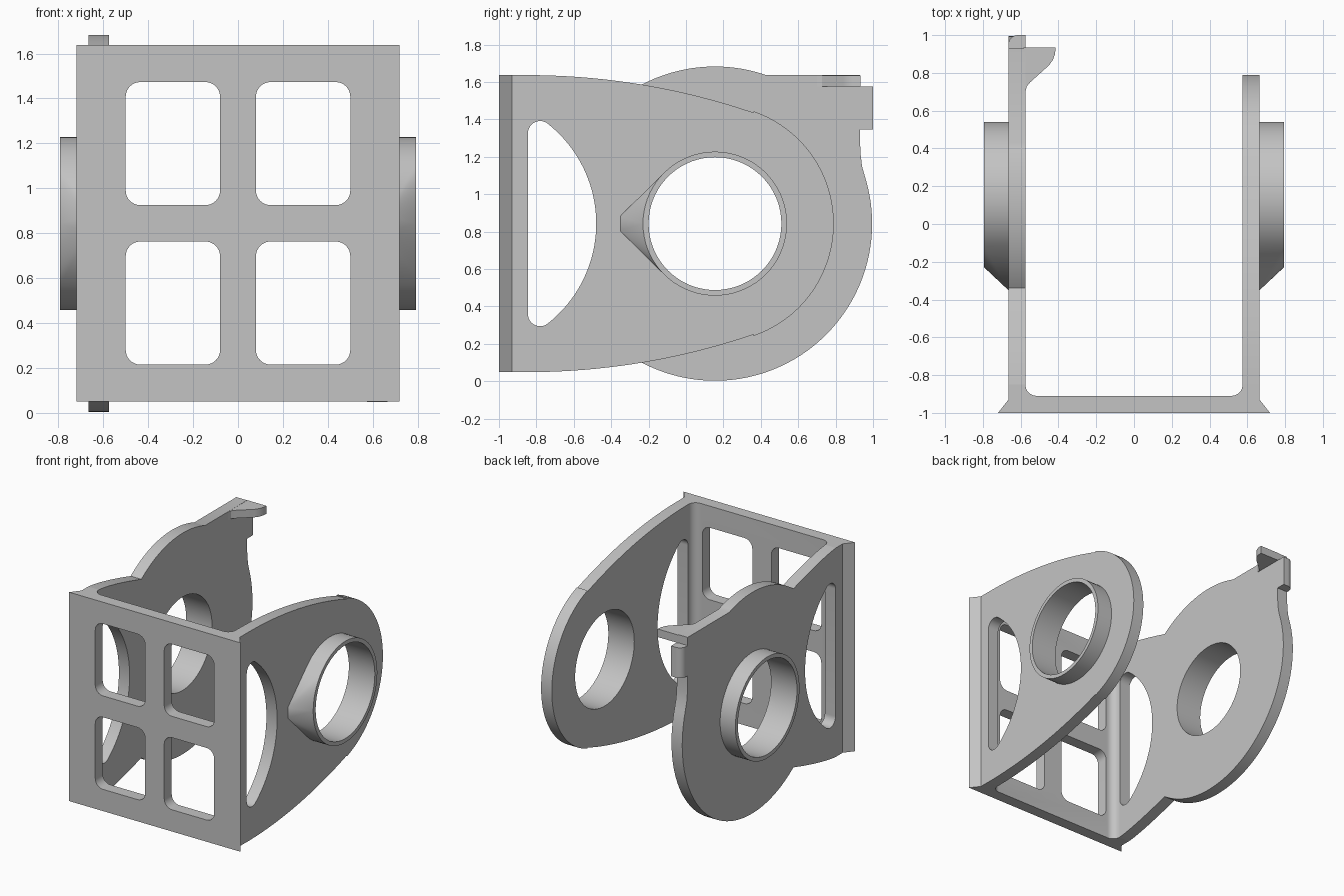
import bpy, bmesh
from math import cos, sin, radians, acos, pi
from mathutils import Vector

if "Cube" in bpy.data.objects:
    bpy.data.objects.remove(bpy.data.objects["Cube"])

grey = bpy.data.materials.new("light_grey")
grey.use_nodes = True
colour = (0.55, 0.55, 0.55, 1)
grey.diffuse_color = colour
grey.node_tree.nodes["Principled BSDF"].inputs["Base Color"].default_value = colour

CY, CZ = 0.155, 0.843            # centre of the bearing hole
INNER, OUTER = 0.575, 0.665      # side wall faces
BOTTOM, TOP = 0.05, 1.637
JOIN = -0.85                     # where walls meet the front frame
PLACE = {"x": lambda u, v, w: (w, u, v),
         "y": lambda u, v, w: (u, w, v),
         "z": lambda u, v, w: (u, v, w)}


def arc(cu, cv, r, a, b, n=12):
    return [(cu + r * cos(radians(a + (b - a) * i / n)),
             cv + r * sin(radians(a + (b - a) * i / n))) for i in range(n + 1)]


def rounded_rect(u0, v0, u1, v1, r):
    return (arc(u1 - r, v1 - r, r, 0, 90, 8) + arc(u0 + r, v1 - r, r, 90, 180, 8)
            + arc(u0 + r, v0 + r, r, 180, 270, 8) + arc(u1 - r, v0 + r, r, 270, 360, 8))


def flip_z(points):
    return [(u, 2 * CZ - v) for u, v in reversed(points)]


def make(name, bm):
    bmesh.ops.recalc_face_normals(bm, faces=bm.faces)
    mesh = bpy.data.meshes.new(name)
    bm.to_mesh(mesh)
    bm.free()
    mesh.materials.append(grey)
    ob = bpy.data.objects.new(name, mesh)
    bpy.context.collection.objects.link(ob)
    return ob


def prism(name, loop, axis, lo, hi):
    bm = bmesh.new()
    place = PLACE[axis]
    a = [bm.verts.new(place(u, v, lo)) for u, v in loop]
    b = [bm.verts.new(place(u, v, hi)) for u, v in loop]
    bm.faces.new(a)
    bm.faces.new(b)
    for i in range(len(a)):
        j = (i + 1) % len(a)
        bm.faces.new((a[i], a[j], b[j], b[i]))
    bmesh.ops.remove_doubles(bm, verts=bm.verts, dist=0.0005)
    return make(name, bm)


def cut(ob, cutters):
    for c in cutters:
        c.hide_render = True
        mod = ob.modifiers.new("cut", "BOOLEAN")
        mod.operation, mod.solver, mod.object = "DIFFERENCE", "EXACT", c
    deps = bpy.context.evaluated_depsgraph_get()
    mesh = bpy.data.meshes.new_from_object(ob.evaluated_get(deps))
    ob.modifiers.clear()
    ob.data = mesh
    for c in cutters:
        bpy.data.objects.remove(c)


# Front frame: flared plate with filleted inner corners and four windows
half = [(0.72, -1), (OUTER, -0.93), (OUTER, JOIN), (INNER, JOIN)]
half += arc(INNER - 0.06, JOIN, 0.06, 0, -90, 8)
frame = prism("front_frame", half + [(-x, y) for x, y in reversed(half)], "z", BOTTOM, TOP)
windows = []
for x0, x1 in ((-0.5, -0.08), (0.08, 0.5)):
    for z0, z1 in ((0.215, 0.763), (0.925, 1.473)):
        windows.append(prism("window_cutter", rounded_rect(x0, z0, x1, z1, 0.065),
                             "y", -1.2, -0.7))
cut(frame, windows)

# D-shaped slot and bearing hole shared by both walls
slot_top = arc(-1.16, CZ, 0.68, 0, 51.8, 20) + arc(-0.78, CZ + 0.4835, 0.065, 51.8, 180, 14)
slot = slot_top + flip_z(slot_top)
hole = arc(CY, CZ, 0.355, 0, 360, 72)[:-1]


def finish_wall(ob):
    cut(ob, [prism("slot_cutter", slot, "x", -1, 1),
             prism("hole_cutter", hole, "x", -1, 1)])


# Plain wall: long shallow arcs running tangent into a round end
span = 71.2
run = CY + 0.635 * cos(radians(span)) - JOIN
radius = run / cos(radians(span))
upper = arc(CY, CZ, 0.635, 0, span, 30) + arc(JOIN, TOP - radius, radius, span, 90, 20)
finish_wall(prism("plain_wall", upper + flip_z(upper), "x", INNER, OUTER))

# Latch wall: large disc, arm narrowing towards it, and a flat-topped corner
R = 0.84
start = 180 - 53.9
neck_y, neck_z = CY + R * cos(radians(start)), CZ + R * sin(radians(start))
arm = [(JOIN + (neck_y - JOIN) * t / 8, TOP - (TOP - neck_z) * (t / 8) ** 1.3)
       for t in range(8, -1, -1)]
outline = arc(CY, CZ, R, -start, 17, 70)
outline += [(0.941, 1.15), (0.933, 1.22), (0.93, 1.3), (0.93, TOP)]
outline += arc(CY, CZ, R, 71, start, 28) + arm + flip_z(arm)
finish_wall(prism("latch_wall", outline, "x", -OUTER, -INNER))

# Latch: thin gusset tab on top and a hook with a rounded outer edge
tab = [(-INNER - 0.01, 0.934), (-0.415, 0.934), (-0.418, 0.9), (-0.43, 0.868),
       (-0.45, 0.84), (-0.55, 0.75), (-0.568, 0.728), (-INNER, 0.7), (-INNER - 0.01, 0.7)]
prism("latch_tab", tab, "z", 1.575, TOP - 0.001)
hook = [(-INNER, 0.92), (-INNER, 1)] + arc(-OUTER + 0.05, 0.95, 0.05, 90, 180, 8)
prism("latch_hook", hook + [(-OUTER, 0.92)], "z", 1.345, 1.575)

# Bearing collars: hull of a cylinder and a short tip edge, bored through
for side, name in ((1, "left_collar"), (-1, "right_collar")):
    bm = bmesh.new()
    for x in (OUTER - 0.005, 0.793):
        for y, z in arc(CY, CZ, 0.385, 0, 360, 72)[:-1]:
            bm.verts.new((side * x, y, z))
    for dz in (-0.037, 0.037):
        bm.verts.new((side * (OUTER - 0.005), -0.355, CZ + dz))
    bmesh.ops.convex_hull(bm, input=bm.verts)
    bmesh.ops.dissolve_limit(bm, angle_limit=0.01, verts=bm.verts, edges=bm.edges)
    collar = make(name, bm)
    cut(collar, [prism("bore_cutter", hole, "x", -1, 1)])

# Smooth curved surfaces, keep edges crisp
bpy.ops.object.select_all(action="DESELECT")
for ob in bpy.context.scene.objects:
    if ob.type == "MESH":
        ob.select_set(True)
        bpy.context.view_layer.objects.active = ob
bpy.ops.object.shade_smooth_by_angle(angle=radians(25))
